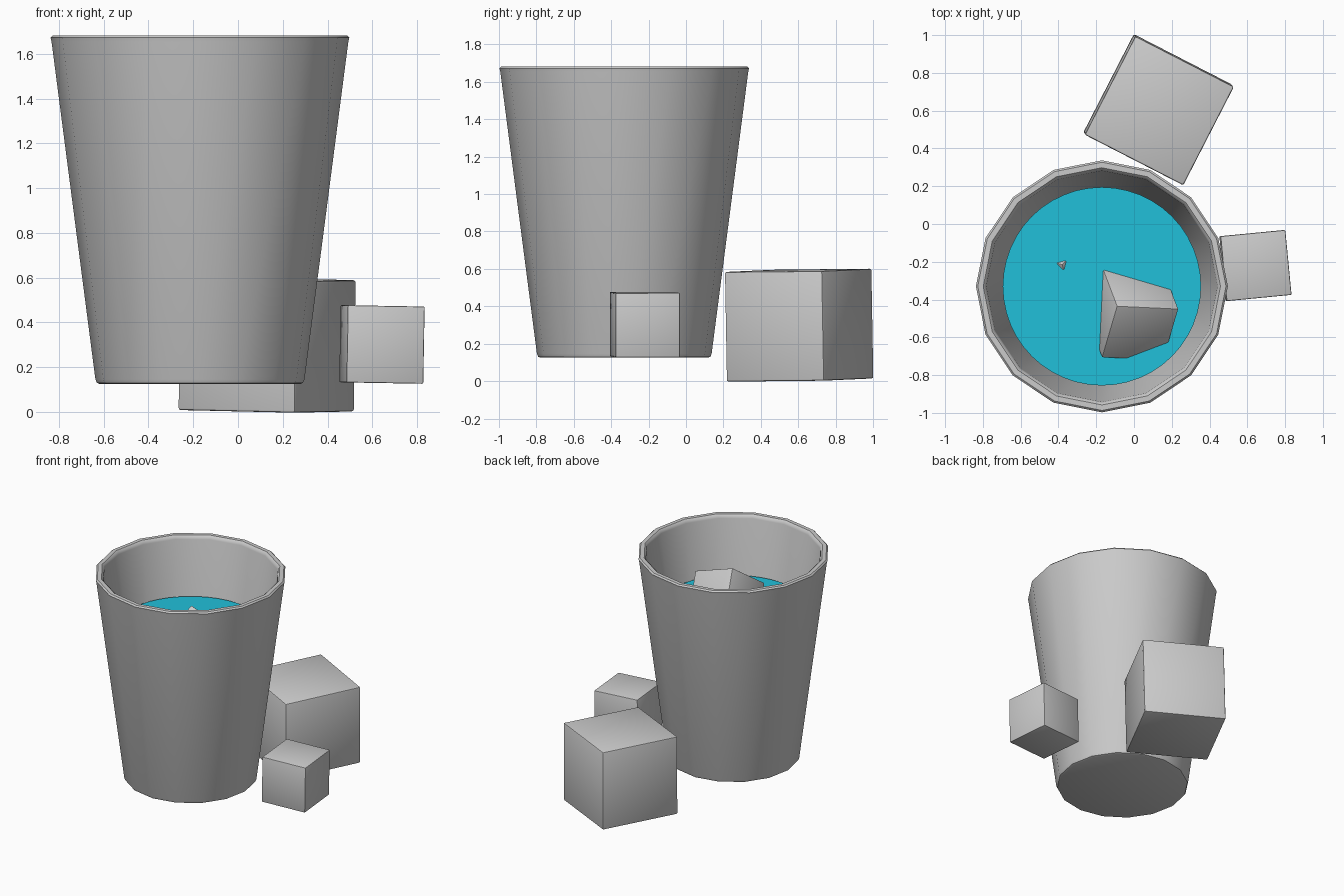
import bpy, bmesh, math
from mathutils import Matrix, Vector

if "Cube" in bpy.data.objects:
    bpy.data.objects.remove(bpy.data.objects["Cube"])


def material(name, color):
    m = bpy.data.materials.new(name)
    m.diffuse_color = (*color, 1)
    m.use_nodes = True
    m.node_tree.nodes["Principled BSDF"].inputs["Base Color"].default_value = m.diffuse_color
    return m


GREY = material("pale_grey", (0.6, 0.6, 0.6))
TEAL = material("water_teal", (0.015, 0.53, 0.7))
CUP_X, CUP_Y = -0.17, -0.33


def finish(bm, name, mat):
    bmesh.ops.recalc_face_normals(bm, faces=bm.faces)
    mesh = bpy.data.meshes.new(name)
    bm.to_mesh(mesh)
    bm.free()
    mesh.materials.append(mat)
    ob = bpy.data.objects.new(name, mesh)
    bpy.context.collection.objects.link(ob)
    bpy.ops.object.select_all(action='DESELECT')
    ob.select_set(True)
    bpy.context.view_layer.objects.active = ob
    bpy.ops.object.shade_smooth_by_angle(angle=math.radians(35))
    return ob


def lathe(name, profile, sides, mat):
    """Revolve (radius, z) points around the cup axis."""
    bm = bmesh.new()
    verts = [bm.verts.new((CUP_X + r, CUP_Y, z)) for r, z in profile]
    edges = [bm.edges.new(p) for p in zip(verts, verts[1:])]
    bmesh.ops.spin(bm, geom=verts + edges, cent=(CUP_X, CUP_Y, 0), axis=(0, 0, 1),
                   angle=math.tau, steps=sides, use_merge=True)
    bmesh.ops.remove_doubles(bm, verts=bm.verts, dist=0.0005)
    return finish(bm, name, mat)


def cube(name, size, center, rot, bevel):
    """Softly bevelled cube placed with a rotation matrix."""
    bm = bmesh.new()
    bmesh.ops.create_cube(bm, size=size)
    bmesh.ops.bevel(bm, geom=bm.edges[:], offset=bevel, segments=2, profile=0.5,
                    affect='EDGES')
    bm.transform(Matrix.Translation(center) @ rot.to_4x4())
    return finish(bm, name, GREY)


def tilt(x, y, z):
    r = [Matrix.Rotation(math.radians(a), 3, ax) for a, ax in ((x, 'X'), (y, 'Y'), (z, 'Z'))]
    return r[0] @ r[1] @ r[2]


# Tapered sixteen-sided cup with rounded rim and foot
lathe("cup", [(0, .125), (.447, .125), (.460, .130), (.467, .146), (.663, 1.655),
              (.667, 1.672), (.657, 1.682), (.628, 1.682), (.617, 1.672),
              (.612, 1.655), (.424, .20), (.41, .185), (0, .185)], 16, GREY)

# Water filling the cup
lathe("water", [(0, .2), (.385, .2), (.525, 1.255), (0, 1.255)], 48, TEAL)

# Loose cubes beside the cup
cube("large_cube", .587, (.13, .605, .299), tilt(1.0, .8, -27.2), .010)
cube("small_cube", .345, (.643, -.22, .302), tilt(0, 1.0, 5.5), .006)

# Ice floating in the cup, placed by its highest corner and two edge directions
e1 = Vector((.944, -.044, -.325)).normalized()
e2 = Vector((-.232, .613, -.758))
e2 = (e2 - e1 * e2.dot(e1)).normalized()
e3 = e1.cross(e2)
rot = Matrix((e1, e2, e3)).transposed()
corner = Vector((-.09, -.435, 1.493))
cube("floating_ice", .345, corner + (e1 + e2 - e3) * .1725, rot, .006)

# Submerged ice with one corner breaking the surface
up = Vector((1, 1, 1)).rotation_difference(Vector((0, 0, 1))).to_matrix()
cube("sunken_ice", .345, (-.38, -.215, 1.273 - .294), up, .006)
